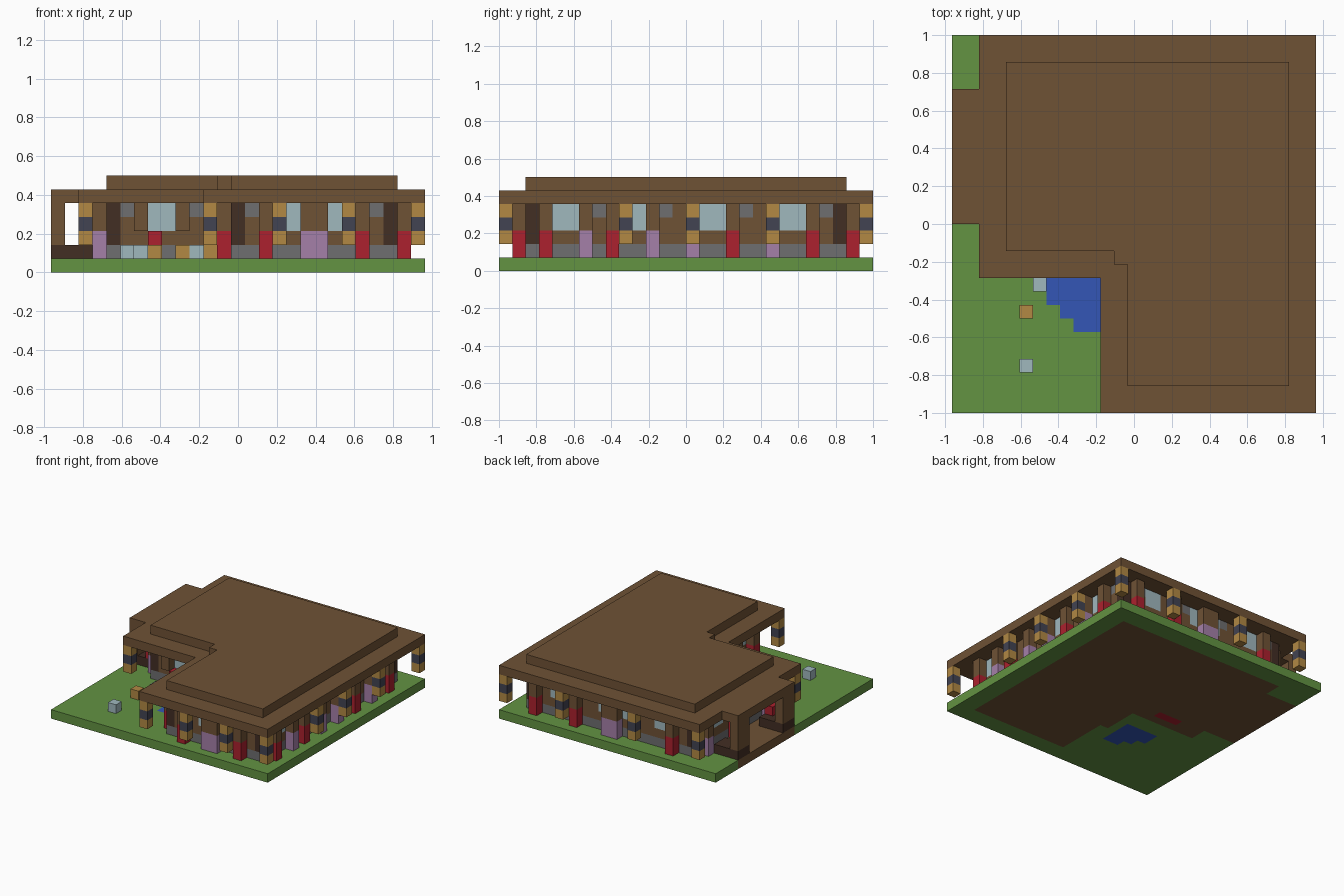
import bpy
import bmesh
from mathutils import Matrix, Vector

if "Cube" in bpy.data.objects:
    bpy.data.objects.remove(bpy.data.objects["Cube"])

UNIT = 2 / 28          # one block
NX, NY = 27, 28        # plot size in blocks


def linear(c):
    c /= 255
    return c / 12.92 if c <= 0.04045 else ((c + 0.055) / 1.055) ** 2.4


PALETTE = {
    "grass": (99, 147, 66), "timber": (111, 82, 53), "dark_timber": (66, 46, 36),
    "yellow_wood": (178, 137, 68), "slate": (66, 67, 82), "glass": (160, 184, 190),
    "stone": (110, 110, 112), "red": (172, 33, 46), "lilac": (165, 128, 169),
    "water": (51, 86, 182),
}
NAMES = list(PALETTE)
MATERIALS = []
for name, rgb in PALETTE.items():
    mat = bpy.data.materials.new(name)
    color = [linear(c) for c in rgb] + [1]
    mat.use_nodes = True
    mat.diffuse_color = color
    mat.node_tree.nodes["Principled BSDF"].inputs["Base Color"].default_value = color
    MATERIALS.append(mat)


def finish(name, bm):
    mesh = bpy.data.meshes.new(name)
    bm.to_mesh(mesh)
    bm.free()
    for mat in MATERIALS:
        mesh.materials.append(mat)
    obj = bpy.data.objects.new(name, mesh)
    bpy.context.collection.objects.link(obj)
    return obj


def blocks(name, parts):
    """One object from boxes given as (low corner, size, colour) in blocks."""
    bm = bmesh.new()
    for low, size, color in parts:
        low, size = Vector(low), Vector(size)
        center = (low + size / 2 - Vector((NX / 2, NY / 2, 0))) * UNIT
        made = bmesh.ops.create_cube(
            bm, size=1,
            matrix=Matrix.Translation(center) @ Matrix.Diagonal((*(size * UNIT), 1)))
        for face in {f for v in made["verts"] for f in v.link_faces}:
            face.material_index = NAMES.index(color)
    return finish(name, bm)


# Ground slab with floor, carpet and pond set flush into it
def ground_color(i, j):
    if 7 <= i < 11 and 6 <= j < 10 and i + j >= 15:
        return "water"
    if 7 <= i < 10 and j == 13:
        return "red"
    wing = 4 <= i < 25 and 12 <= j < 26
    front = 13 <= i < 25 and 2 <= j < 26
    porch = i < 4 and 14 <= j < 24
    corner = i == 12 and 8 <= j < 12
    return "timber" if wing or front or porch or corner else "grass"


bm = bmesh.new()
grid = [[bm.verts.new(((i - NX / 2) * UNIT, (j - NY / 2) * UNIT, 0))
         for j in range(NY + 1)] for i in range(NX + 1)]
for i in range(NX):
    for j in range(NY):
        bm.faces.new((grid[i][j], grid[i + 1][j], grid[i + 1][j + 1], grid[i][j + 1]))
bottom = bm.faces[:]
top = bmesh.ops.extrude_face_region(bm, geom=bottom, use_keep_orig=True)["geom"]
for v in top:
    if isinstance(v, bmesh.types.BMVert):
        v.co.z = UNIT
bmesh.ops.recalc_face_normals(bm, faces=bm.faces[:])
for face in bm.faces:
    spot = (face.calc_center_median() - face.normal * UNIT / 4) / UNIT
    face.material_index = NAMES.index(
        ground_color(int(spot.x + NX / 2), int(spot.y + NY / 2)))
finish("ground", bm)

# Column types, bottom to top, above the ground
COLUMNS = {
    "-": ("stone", "timber", "timber", "timber"),
    "w": ("stone", "timber", "glass", "glass"),
    "v": ("stone", "timber", "timber", "stone"),
    "d": ("stone", "dark_timber", "dark_timber", "dark_timber"),
    "r": ("red", "red", "timber", "timber"),
    "p": ("lilac", "lilac", "timber", "timber"),
}
used = set()


def run(name, start, step, pattern, skip=""):
    parts = []
    for n, key in enumerate(pattern):
        spot = (start[0] + n * step[0], start[1] + n * step[1])
        if key in skip or spot in used:
            continue
        used.add(spot)
        parts += [((*spot, z + 1), (1, 1, 1), c) for z, c in enumerate(COLUMNS[key])]
    blocks(name, parts)


# Walls, each with a row of buttresses one block outside: start, step, outward
EAST, NORTH = (1, 0), (0, 1)
WALLS = [
    ("front", (13, 2), EAST, (0, -1), "dv--w--w--vd", "--r--pp--r--"),
    ("left", (24, 2), NORTH, (1, 0), "d-ww-v--w-v--ww-v--ww-vd",
     "-r--p-r--p--p--r--p--r--"),
    ("back", (4, 25), EAST, (0, 1), "dv-ww--vw--wv---wwv-d", "--r------pp---r----r-"),
    ("wing_front", (4, 12), EAST, (0, -1), "dv-ww-v--", "---------"),
    ("right", (4, 12), NORTH, (-1, 0), "d-v--ww--ww-vd", "-p-----r----p-"),
    ("courtyard", (13, 2), NORTH, (-1, 0), "d-ww--ww--", "-r--p--r--"),
]
for name, start, step, out, wall, buttress in WALLS:
    run(name + "_wall", start, step, wall)
    run(name + "_buttresses", (start[0] + out[0], start[1] + out[1]), step,
        buttress, skip="-")
run("inner_corner", (12, 11), EAST, "-")

# Bay frame and bench on the courtyard face
blocks("bay_frame", [((i, 11, 3), (1, 1, 2), "timber") for i in (6, 9)])
blocks("courtyard_bench", [((7, 11, 1), (1, 1, 2), "red")])

# Banded posts hanging below the eaves
POSTS = [(11, 0), (16, 0), (21, 0), (26, 0), (26, 9), (26, 14), (26, 20),
         (26, 27), (19, 27), (10, 27), (2, 27), (2, 10)]
for i, j in POSTS:
    blocks("eave_post", [((i, j, z), (1, 1, 1), c) for z, c in
                         ((2, "yellow_wood"), (3, "slate"), (4, "yellow_wood"))])

# Side porch: plinths, posts and seat
for j in (14, 22):
    blocks("porch_plinth", [((0, j, 1), (3, 2, 1), "dark_timber")])
    blocks("porch_post", [((0, j, 2), (1, 2, 3), "timber")])
blocks("porch_seat", [((2, 14, 2), (1, 1, 1), "red")])

# Loose garden blocks
for i, j, c in ((5, 3, "glass"), (5, 7, "yellow_wood"), (6, 9, "glass"),
                (7, 10, "yellow_wood"), (9, 10, "yellow_wood"), (10, 10, "glass"),
                (11, 9, "yellow_wood")):
    blocks("garden_block", [((i, j, 1), (1, 1, 1), c)])

# Two-tier flat roof
blocks("eaves_roof", [((2, 10, 5), (25, 18, 1), "timber"),
                      ((11, 0, 5), (16, 10, 1), "timber"),
                      ((0, 14, 5), (2, 10, 1), "timber")])
blocks("upper_roof", [((4, 12, 6), (21, 14, 1), "timber"),
                      ((13, 2, 6), (12, 10, 1), "timber"),
                      ((12, 11, 6), (1, 1, 1), "timber")])
